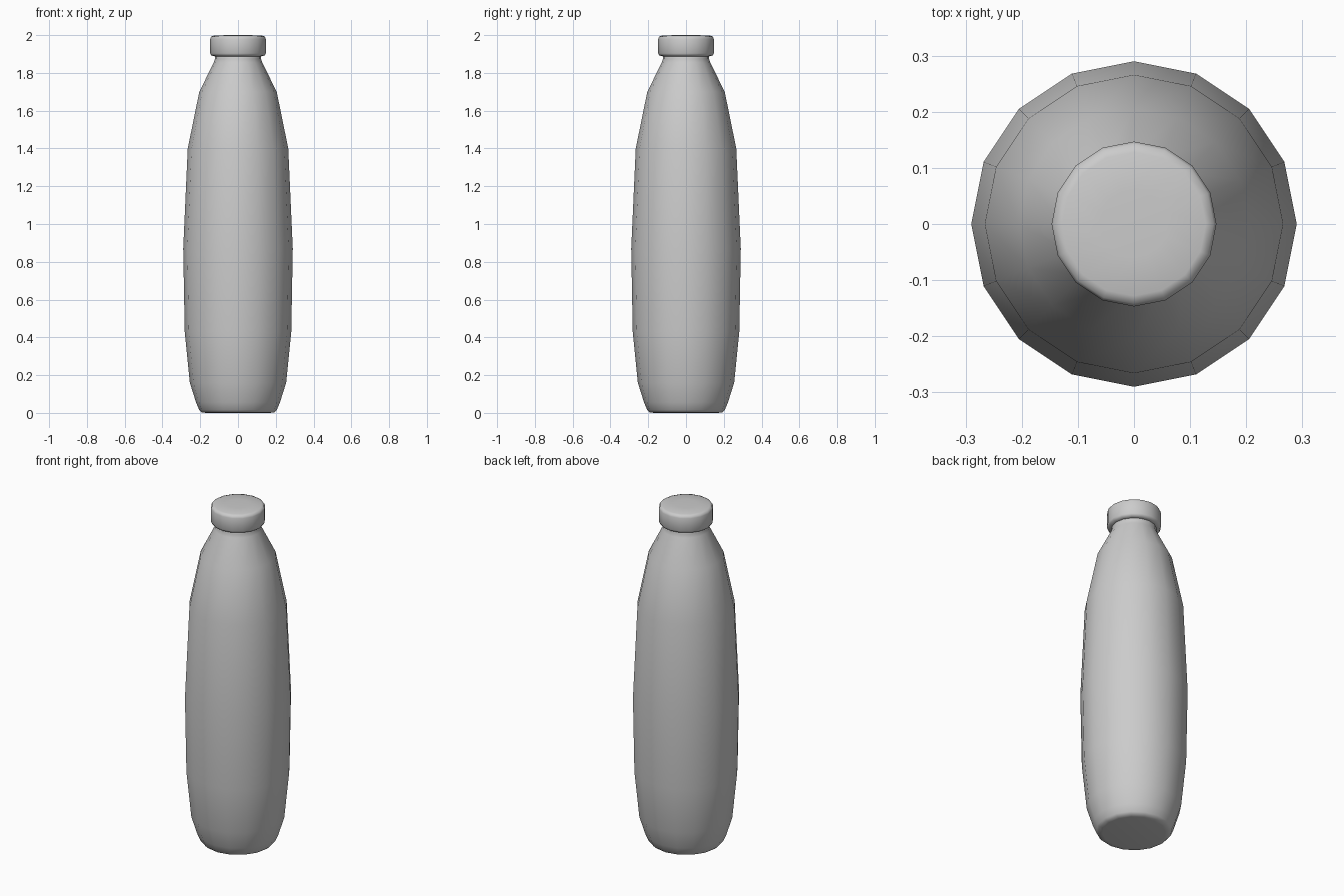
import bpy, bmesh
from math import cos, sin, tau

if "Cube" in bpy.data.objects:
    bpy.data.objects.remove(bpy.data.objects["Cube"])

SIDES = 16


def lathe(name, profile):
    """Revolve (radius, z) points, listed bottom to top, and close both ends."""
    bm = bmesh.new()
    rings = [[bm.verts.new((r * cos(tau * i / SIDES), r * sin(tau * i / SIDES), z))
              for i in range(SIDES)] for r, z in profile]
    for low, high in zip(rings, rings[1:]):
        for i in range(SIDES):
            j = (i + 1) % SIDES
            bm.faces.new((low[i], low[j], high[j], high[i]))
    bm.faces.new(rings[0][::-1])
    bm.faces.new(rings[-1])
    for f in bm.faces:
        f.smooth = True
    mesh = bpy.data.meshes.new(name)
    bm.to_mesh(mesh)
    bm.free()
    obj = bpy.data.objects.new(name, mesh)
    bpy.context.collection.objects.link(obj)
    return obj


# Bottle body: flat base, bulging sides, sloped shoulder and short neck
lathe("bottle_body", [
    (0.17, 0.0), (0.193, 0.003), (0.205, 0.015), (0.222, 0.055), (0.255, 0.16),
    (0.282, 0.43), (0.29, 0.87), (0.266, 1.40), (0.205, 1.70),
    (0.128, 1.855), (0.122, 1.875), (0.122, 1.91)])

# Screw cap with softened rims
lathe("bottle_cap", [
    (0.125, 1.888), (0.141, 1.892), (0.147, 1.903),
    (0.147, 1.98), (0.142, 1.992), (0.128, 1.997), (0.06, 2.0)])
